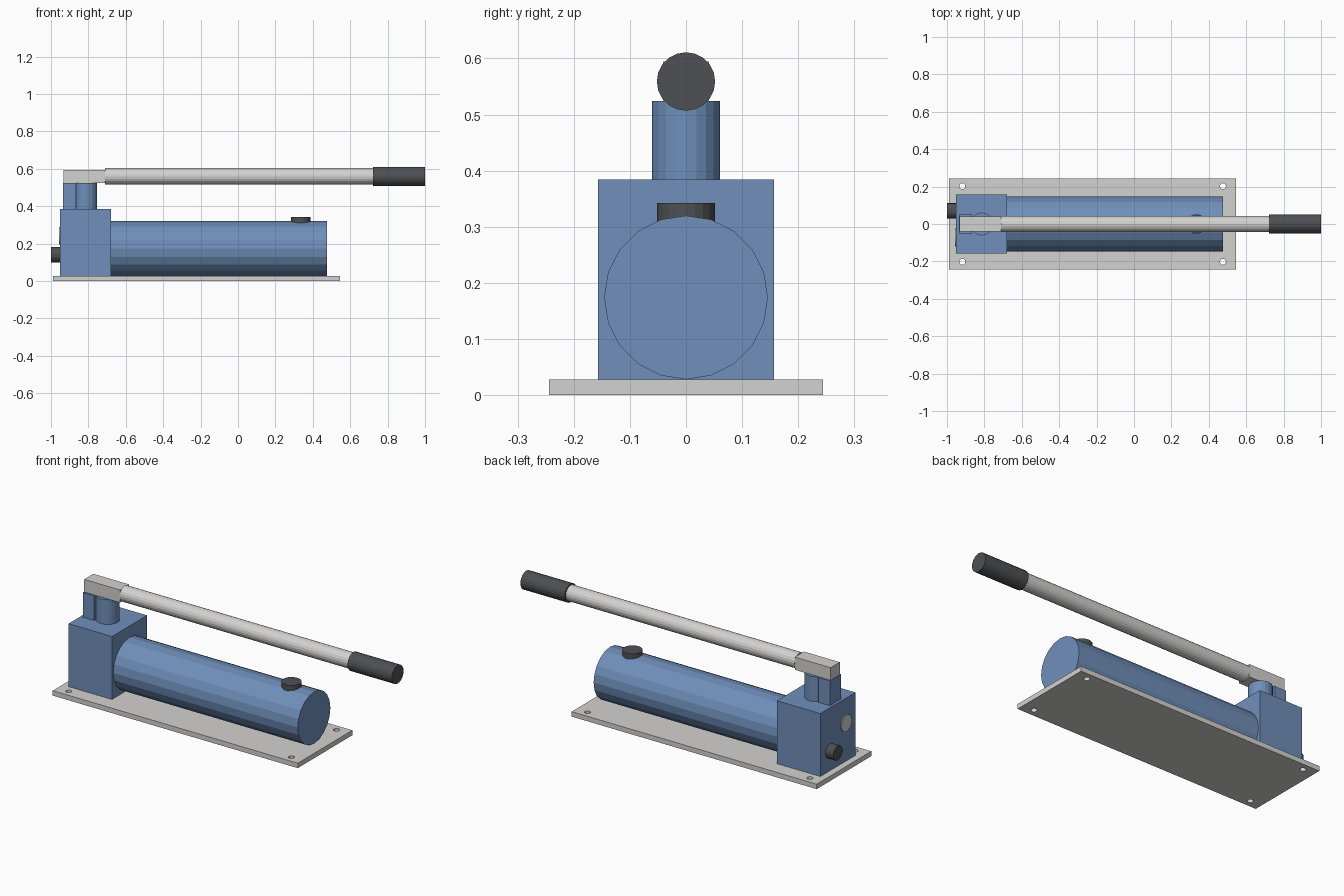
import bpy, bmesh
from mathutils import Matrix, Vector

if "Cube" in bpy.data.objects:
    bpy.data.objects.remove(bpy.data.objects["Cube"], do_unlink=True)


def material(name, rgb):
    m = bpy.data.materials.new(name)
    m.use_nodes = True
    colour = (*rgb, 1.0)
    m.diffuse_color = colour
    m.node_tree.nodes["Principled BSDF"].inputs["Base Color"].default_value = colour
    return m


BLUE = material("blue paint", (0.16, 0.275, 0.49))
GREY = material("light grey steel", (0.65, 0.645, 0.63))
DARK = material("dark rubber", (0.074, 0.08, 0.087))


def make_object(name, bm, mat):
    mesh = bpy.data.meshes.new(name)
    bm.to_mesh(mesh)
    bm.free()
    mesh.materials.append(mat)
    obj = bpy.data.objects.new(name, mesh)
    bpy.context.collection.objects.link(obj)
    return obj


def box(name, mat, low, high):
    low, high = Vector(low), Vector(high)
    bm = bmesh.new()
    bmesh.ops.create_cube(bm, size=1)
    bmesh.ops.scale(bm, vec=high - low, verts=bm.verts)
    bmesh.ops.translate(bm, vec=(low + high) / 2, verts=bm.verts)
    return make_object(name, bm, mat)


def rod(name, mat, start, end, radius, sides=20):
    """Flat-sided cylinder between two points."""
    start, end = Vector(start), Vector(end)
    axis = end - start
    turn = Matrix.Rotation(1.5707963, 4, 'Y') if axis.x else Matrix.Identity(4)
    bm = bmesh.new()
    bmesh.ops.create_cone(bm, cap_ends=True, segments=sides, radius1=radius,
                          radius2=radius, depth=axis.length,
                          matrix=Matrix.Translation((start + end) / 2) @ turn)
    return make_object(name, bm, mat)


# Base plate with four bolt holes
base = box("base_plate", GREY, (-0.989, -0.244, 0), (0.545, 0.244, 0.028))
for x in (-0.918, 0.475):
    for y in (-0.202, 0.202):
        cutter = rod("hole_cutter", GREY, (x, y, -0.1), (x, y, 0.1), 0.016)
        cutter.hide_render = True
        cut = base.modifiers.new("bolt_hole", 'BOOLEAN')
        cut.operation = 'DIFFERENCE'
        cut.solver = 'EXACT'
        cut.object = cutter
        bpy.context.view_layer.objects.active = base
        bpy.ops.object.modifier_apply(modifier=cut.name)
        bpy.data.objects.remove(cutter, do_unlink=True)

# Pump body and oil tank
box("pump_block", BLUE, (-0.951, -0.157, 0.028), (-0.679, 0.157, 0.384))
rod("oil_tank", BLUE, (-0.70, 0, 0.174), (0.476, 0, 0.174), 0.146)
rod("filler_cap", DARK, (0.335, 0, 0.28), (0.335, 0, 0.342), 0.052)

# Valve knob and outlet on the end of the block
rod("valve_knob", DARK, (-1.0, 0.07, 0.141), (-0.94, 0.07, 0.141), 0.041)
rod("outlet_port", GREY, (-0.956, -0.072, 0.243), (-0.94, -0.072, 0.243), 0.047)

# Piston neck and pivot support under the lever
rod("piston_neck", BLUE, (-0.815, 0, 0.37), (-0.815, 0, 0.524), 0.061)
box("pivot_support", BLUE, (-0.936, -0.05, 0.38), (-0.865, 0.05, 0.524))

# Lever
box("lever_head", GREY, (-0.934, -0.041, 0.523), (-0.71, 0.041, 0.595))
rod("lever_bar", GREY, (-0.711, 0, 0.56), (0.73, 0, 0.56), 0.044)
rod("lever_grip", DARK, (0.722, 0, 0.559), (1.0, 0, 0.559), 0.052)
